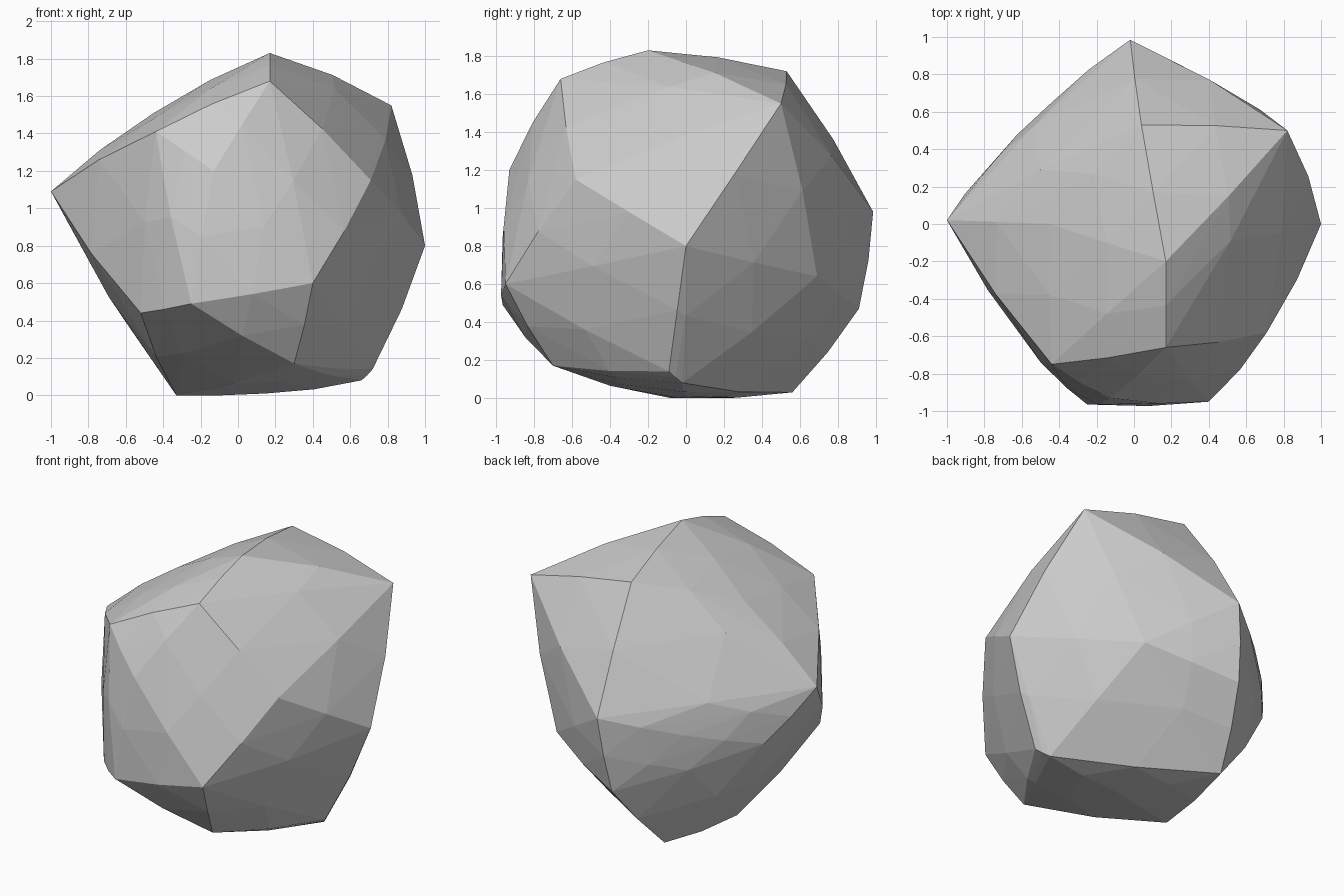
import bpy, bmesh

if "Cube" in bpy.data.objects:
    bpy.data.objects.remove(bpy.data.objects["Cube"])

# Main corners of the boulder
corners = [
    (-1.00, 0.02, 1.09), (0.17, -0.20, 1.83), (0.17, -0.66, 1.68),   # left tip, top ridge
    (0.04, 0.53, 1.72), (0.82, 0.50, 1.55), (-0.44, -0.75, 1.41),    # upper rim
    (1.00, 0.00, 0.80), (-0.02, 0.985, 0.98), (0.71, -0.58, 1.15),   # right, back, front right
    (0.40, -0.95, 0.60), (-0.25, -0.965, 0.49), (-0.52, -0.70, 0.44),  # lower front
    (-0.13, -0.93, 1.20), (-0.44, 0.65, 0.85), (-0.79, 0.29, 0.75),  # front bulge, back left
    (0.49, 0.69, 0.64), (-0.08, 0.91, 0.47),                         # lower back
    (0.30, -0.70, 0.17), (-0.33, -0.08, 0.00), (0.72, -0.09, 0.14),  # underside
    (0.66, -0.02, 0.08), (-0.23, 0.56, 0.03), (0.15, 0.0, 0.01),
    (-0.45, 1e-3, 1.51),                                             # upper left ridge
]

# Convex shell through the corners
bm = bmesh.new()
for c in corners:
    bm.verts.new(c)
hull = bmesh.ops.convex_hull(bm, input=bm.verts[:])
loose = [v for v in bm.verts if not v.link_faces]
bmesh.ops.delete(bm, geom=loose, context='VERTS')
bmesh.ops.triangulate(bm, faces=bm.faces[:])
bm.verts.index_update()
n = len(bm.verts)

# Split every edge and swell the midpoints a little for the chipped facets
bmesh.ops.subdivide_edges(bm, edges=bm.edges[:], cuts=1, use_grid_fill=True)
bm.verts.index_update()
bm.normal_update()
moves = []
for v in bm.verts:
    if v.index >= n:
        length = sum(e.calc_length() for e in v.link_edges
                     if e.other_vert(v).index < n)
        moves.append((v, v.normal * 0.025 * length))
for v, offset in moves:
    v.co += offset
    v.co.z = max(v.co.z, 0.0)
bmesh.ops.triangulate(bm, faces=bm.faces[:])
bmesh.ops.recalc_face_normals(bm, faces=bm.faces[:])

mesh = bpy.data.meshes.new("boulder")
bm.to_mesh(mesh)
bm.free()
boulder = bpy.data.objects.new("boulder", mesh)
bpy.context.collection.objects.link(boulder)
